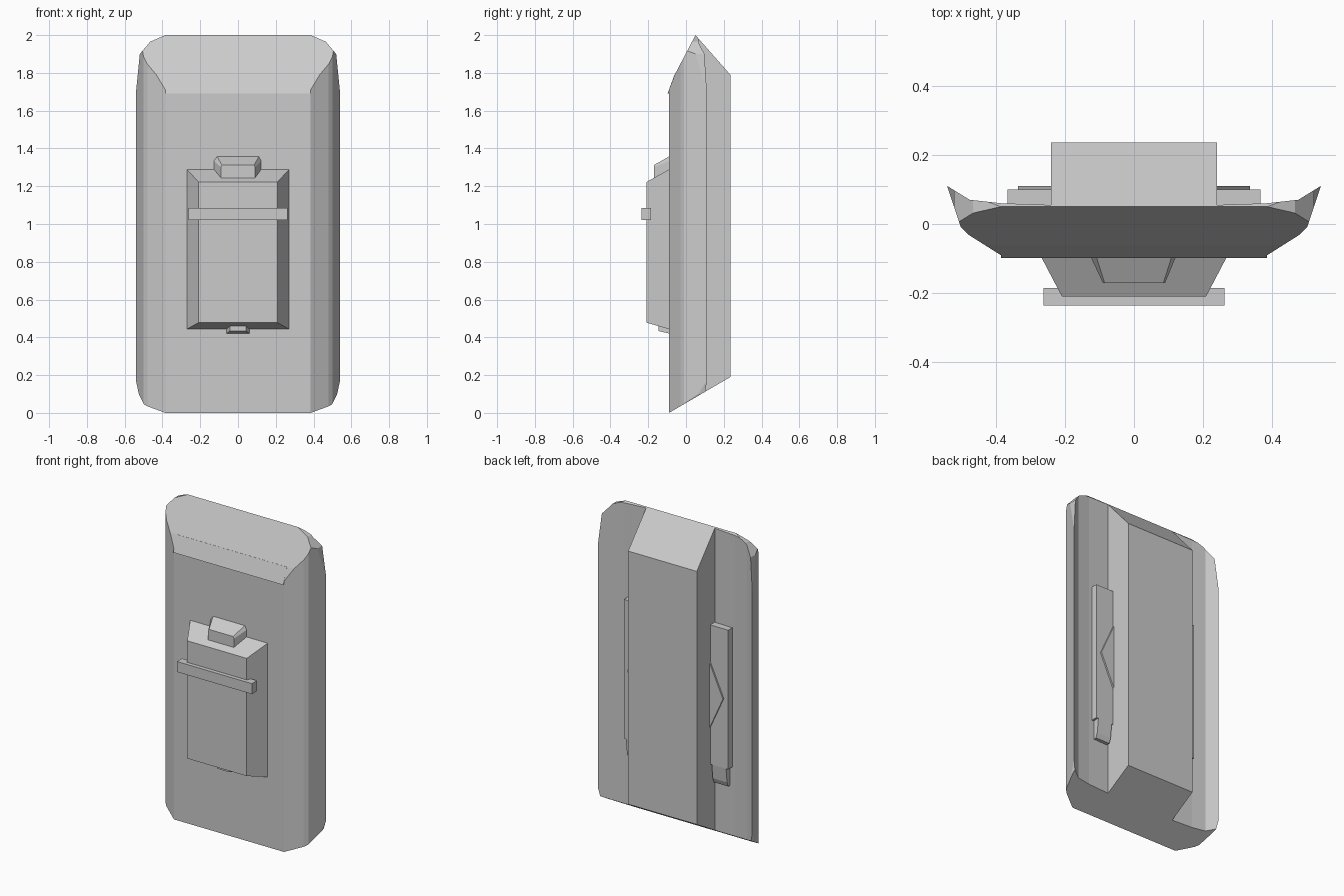
import bpy, bmesh
from mathutils import Vector

if "Cube" in bpy.data.objects:
    bpy.data.objects.remove(bpy.data.objects["Cube"])


def finish(name, bm):
    bmesh.ops.recalc_face_normals(bm, faces=bm.faces)
    me = bpy.data.meshes.new(name)
    bm.to_mesh(me)
    bm.free()
    ob = bpy.data.objects.new(name, me)
    bpy.context.collection.objects.link(ob)
    return ob


def loft(bm, loop_a, loop_b):
    """Closed solid between two matching loops of 3D points."""
    a = [bm.verts.new(p) for p in loop_a]
    b = [bm.verts.new(p) for p in loop_b]
    bm.faces.new(a)
    bm.faces.new(b)
    for i in range(len(a)):
        j = (i + 1) % len(a)
        bm.faces.new((a[i], a[j], b[j], b[i]))


def rect(x, z0, z1, y):
    return [(-x, y, z0), (x, y, z0), (x, y, z1), (-x, y, z1)]


def solid(name, loop_a, loop_b):
    bm = bmesh.new()
    loft(bm, loop_a, loop_b)
    return finish(name, bm)


def prism_x(name, yz, x0, x1):
    return solid(name, [(x0, y, z) for y, z in yz], [(x1, y, z) for y, z in yz])


def cut(bm, point, normal):
    bmesh.ops.bisect_plane(bm, geom=bm.verts[:] + bm.edges[:] + bm.faces[:], dist=1e-5,
                           plane_co=Vector(point), plane_no=Vector(normal), clear_outer=True)
    bmesh.ops.holes_fill(bm, edges=[e for e in bm.edges if e.is_boundary], sides=0)


# Shield body: plan outline extruded upward, then trimmed by sloping planes
half = [(.385, -.09), (.48, -.03), (.5, -.01), (.54, .11), (.475, .07), (.385, .06), (.24, .055), (.24, .235)]
plan = half + [(-x, y) for x, y in reversed(half)]
bm = bmesh.new()
loft(bm, [(x, y, -.05) for x, y in plan], [(x, y, 2.05) for x, y in plan])

# Trims across the full width: brow, crown, rear slope, underside
for (y0, z0), (y1, z1) in (((-.09, .0), (.235, .19)), ((.235, 1.79), (.05, 2)),
                           ((.05, 2), (-.06, 1.79)), ((-.06, 1.79), (-.098, 1.69))):
    cut(bm, (0, y0, z0), (0, z1 - z0, y0 - y1))

# Rounded corners, same on both sides
corners = [[(.385, 0), (.495, .04), (.525, .1), (.54, .17)],
           [(.54, 1.7), (.52, 1.9), (.465, 1.965), (.385, 2)]]
for side in (1, -1):
    for pts in corners:
        for (x0, z0), (x1, z1) in zip(pts, pts[1:]):
            cut(bm, (side * x0, 0, z0), (side * (z1 - z0), 0, x0 - x1))
finish("shield_body", bm)

# Thin brow lip
prism_x("brow_lip", [(-.08, 1.69), (-.098, 1.69), (-.061, 1.79), (-.05, 1.79)], -.385, .385)

# Front case, cross bar, cap and bottom knob
solid("front_case", rect(.272, .443, 1.29, -.088), rect(.208, .478, 1.222, -.21))
solid("cross_bar", rect(.262, 1.02, 1.086, -.185), rect(.262, 1.02, 1.086, -.235))
cap = [(-.09, 1.235), (.09, 1.235), (.125, 1.25), (.125, 1.335), (.112, 1.36), (-.112, 1.36),
       (-.13, 1.335), (-.13, 1.25)]
cap_front = [(-.08, 1.235), (.08, 1.235), (.09, 1.245), (.09, 1.3), (.085, 1.312), (-.085, 1.312),
             (-.09, 1.3), (-.09, 1.245)]
solid("case_cap", [(x, -.085, z) for x, z in cap], [(x, -.17, z) for x, z in cap_front])
solid("bottom_knob", rect(.062, .42, .46, -.088), rect(.042, .433, .47, -.145))

# Rear side strips with pointed overlay and tapered foot
for side, label in ((1, "right"), (-1, "left")):
    def plate(name, xz, y0, y1):
        solid(f"{label}_{name}", [(side * x, y0, z) for x, z in xz], [(side * x, y1, z) for x, z in xz])

    plate("strip", [(.235, .52), (.365, .52), (.365, 1.4), (.235, 1.4)], .05, .1)
    plate("point", [(.235, .74), (.335, .96), (.235, 1.18)], .1, .11)
    prism_x(f"{label}_foot", [(.05, .4), (.078, .4), (.09, .43), (.1, .52), (.05, .52)],
            side * .25, side * .35)
